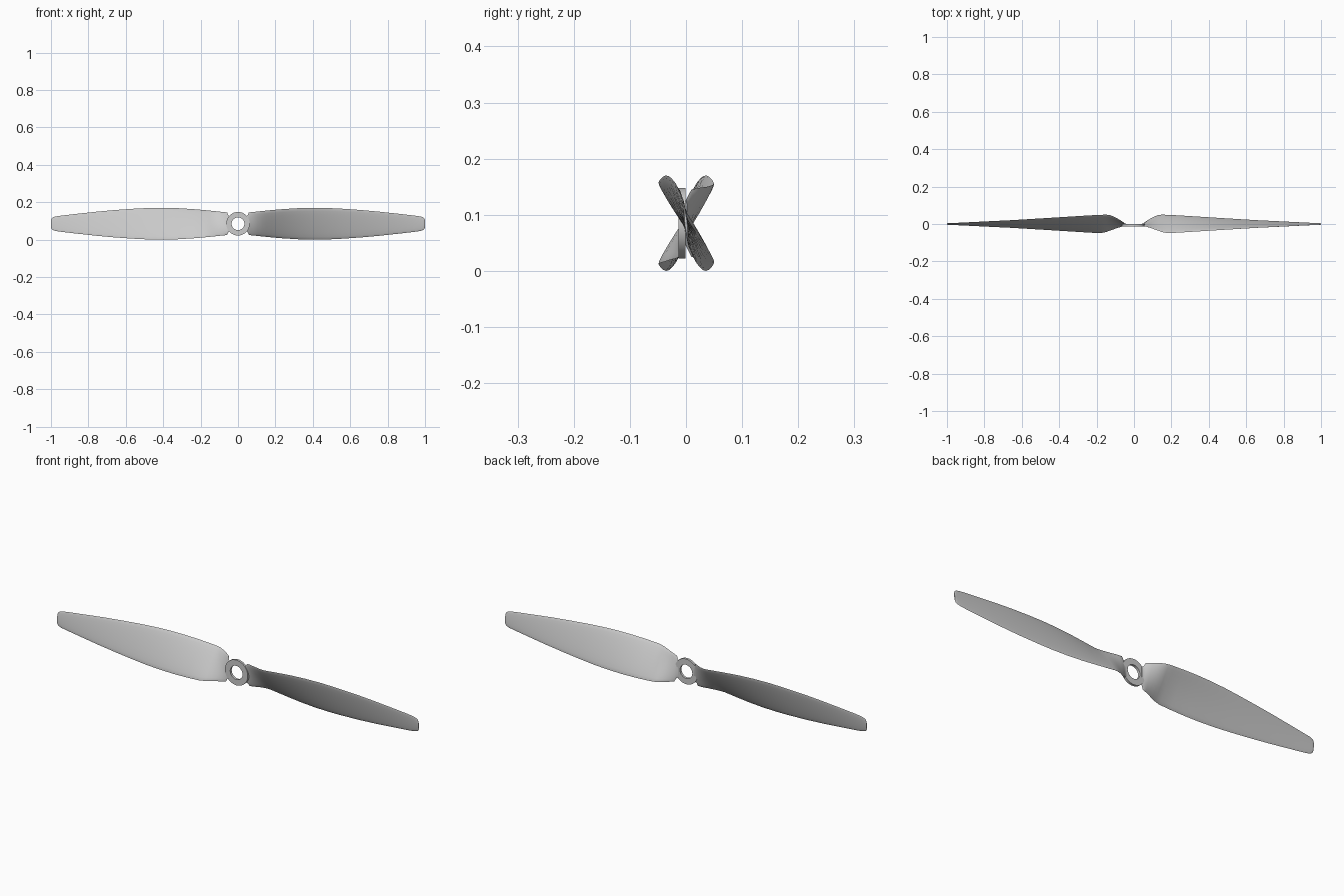
import bpy, bmesh, math
from mathutils import Vector, Matrix

if "Cube" in bpy.data.objects:
    bpy.data.objects.remove(bpy.data.objects["Cube"])

ZC = 0.085  # height of the spin axis

# Blade stations: x, half height, y of upper edge, y of lower edge, half thickness
STATIONS = [
    (0.044, 0.040, -0.008, 0.000, 0.004),
    (0.052, 0.046, -0.010, 0.003, 0.004),
    (0.058, 0.060, -0.012, 0.010, 0.004),
    (0.080, 0.063, -0.018, 0.024, 0.005),
    (0.105, 0.065, -0.027, 0.038, 0.005),
    (0.130, 0.068, -0.036, 0.048, 0.006),
    (0.150, 0.070, -0.043, 0.050, 0.006),
    (0.180, 0.073, -0.049, 0.049, 0.006),
    (0.240, 0.078, -0.046, 0.046, 0.006),
    (0.320, 0.083, -0.041, 0.041, 0.006),
    (0.400, 0.085, -0.036, 0.036, 0.006),
    (0.480, 0.084, -0.031, 0.031, 0.005),
    (0.560, 0.080, -0.026, 0.026, 0.005),
    (0.660, 0.073, -0.020, 0.020, 0.004),
    (0.760, 0.064, -0.015, 0.015, 0.004),
    (0.860, 0.053, -0.010, 0.010, 0.003),
    (0.940, 0.044, -0.006, 0.006, 0.003),
    (0.975, 0.039, -0.005, 0.005, 0.003),
    (0.990, 0.034, -0.004, 0.004, 0.003),
    (0.997, 0.028, -0.003, 0.003, 0.003),
    (1.000, 0.019, -0.002, 0.002, 0.002),
]
N = 20  # points around each blade section


def finish(bm, name):
    bmesh.ops.recalc_face_normals(bm, faces=bm.faces)
    mesh = bpy.data.meshes.new(name)
    bm.to_mesh(mesh)
    bm.free()
    ob = bpy.data.objects.new(name, mesh)
    bpy.context.collection.objects.link(ob)
    bpy.ops.object.select_all(action='DESELECT')
    ob.select_set(True)
    bpy.context.view_layer.objects.active = ob
    bpy.ops.object.shade_smooth_by_angle(angle=math.radians(35))
    return ob


def blade(name, turn):
    # thin lens sections lofted from root to tip, turned about the spin axis
    bm = bmesh.new()
    rings = []
    for x, h, yt, yb, thick in STATIONS:
        top, bot = Vector((x, yt, h)), Vector((x, yb, -h))
        mid, half = (top + bot) / 2, (top - bot) / 2
        normal = Vector((0, -half.z, half.y)).normalized()
        rings.append([bm.verts.new(mid + half * math.cos(a) + normal * thick * math.sin(a))
                      for a in (2 * math.pi * i / N for i in range(N))])
    for a, b in zip(rings, rings[1:]):
        for i in range(N):
            j = (i + 1) % N
            bm.faces.new((a[i], a[j], b[j], b[i]))
    bm.faces.new(rings[0])
    bm.faces.new(rings[-1])
    bm.transform(Matrix.Translation((0, 0, ZC)) @ Matrix.Rotation(turn, 4, 'Y'))
    return finish(bm, name)


def hub(name, r_out, r_in, y0, y1, n=48):
    # flat ring with a square cross-section around the spin axis
    bm = bmesh.new()
    profile = [(r_out, y0), (r_out, y1), (r_in, y1), (r_in, y0)]
    rings = []
    for k in range(n):
        a = 2 * math.pi * k / n
        rings.append([bm.verts.new((r * math.cos(a), y, ZC + r * math.sin(a))) for r, y in profile])
    for k in range(n):
        a, b = rings[k], rings[(k + 1) % n]
        for i in range(4):
            j = (i + 1) % 4
            bm.faces.new((a[i], a[j], b[j], b[i]))
    return finish(bm, name)


hub("hub_ring", 0.063, 0.034, -0.013, -0.001)
blade("blade_right", 0)
blade("blade_left", math.pi)
